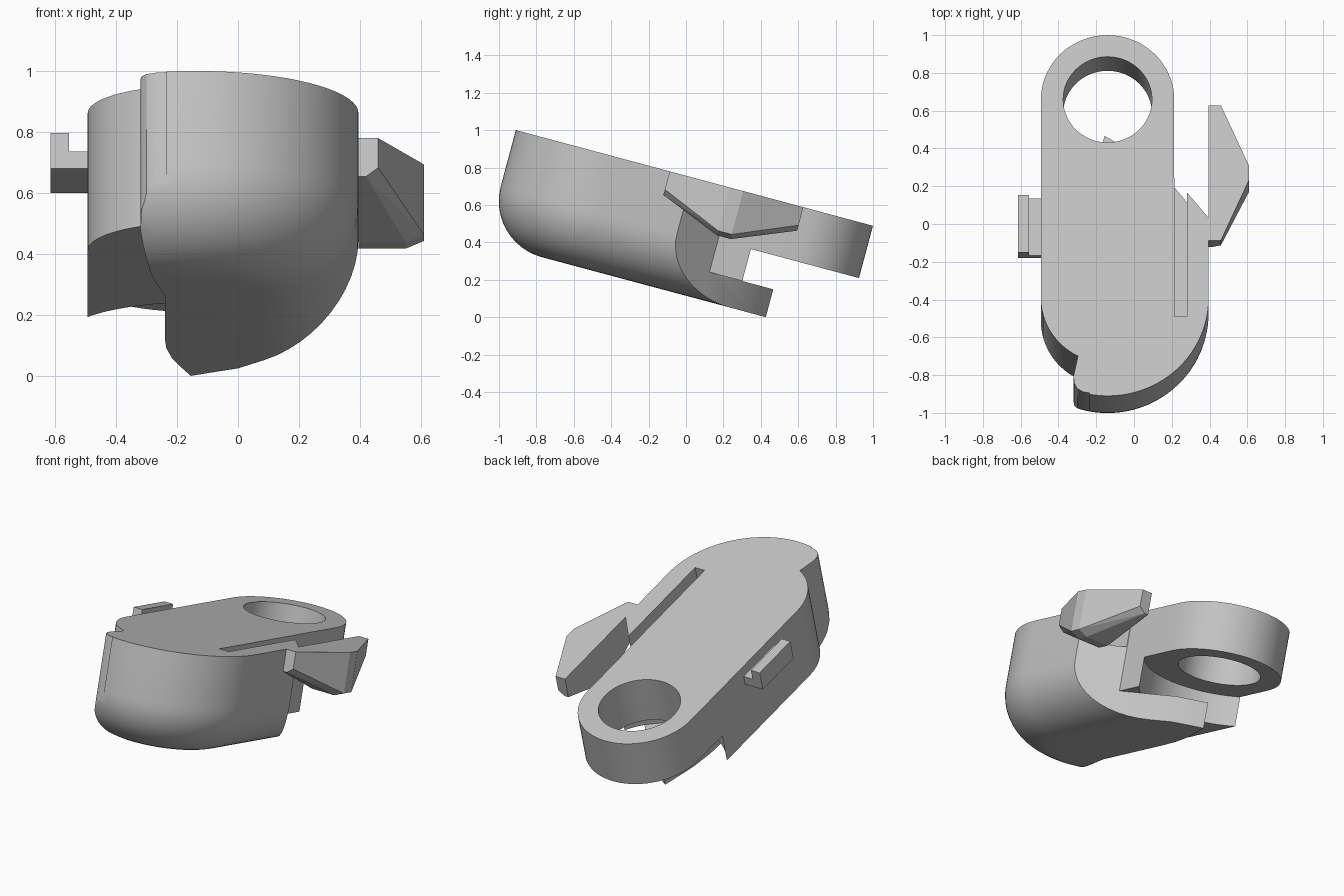
import bpy, bmesh, math
from mathutils import Vector

cube = bpy.data.objects.get("Cube")
if cube:
    bpy.data.objects.remove(cube, do_unlink=True)

TILT = math.radians(-15)
CX, FRONT, BACK = -0.14, 0.535, 1.624      # centre line and both arc centres
WIDE, NARROW = 0.535, 0.353                # half widths
ARM, SHELF, BASE = -0.289, -0.466, -0.62   # depths below the top face
FILLET = 0.31

grey = bpy.data.materials.new("light_grey")
grey.use_nodes = True
grey.diffuse_color = (0.55, 0.55, 0.55, 1)
grey.node_tree.nodes["Principled BSDF"].inputs["Base Color"].default_value = (0.55, 0.55, 0.55, 1)


def finish(name, bm):
    bmesh.ops.recalc_face_normals(bm, faces=bm.faces)
    mesh = bpy.data.meshes.new(name)
    bm.to_mesh(mesh)
    bm.free()
    mesh.materials.append(grey)
    ob = bpy.data.objects.new(name, mesh)
    bpy.context.collection.objects.link(ob)
    ob.rotation_euler.x = TILT
    ob.location = (0, -0.91, 1)
    return ob


def loft(name, layers):
    """Solid through a stack of (outline, height) layers."""
    bm = bmesh.new()
    rings = [[bm.verts.new((x, y, z)) for x, y in pts] for pts, z in layers]
    for a, b in zip(rings, rings[1:]):
        n = len(a)
        for i in range(n):
            j = (i + 1) % n
            bm.faces.new((a[i], a[j], b[j], b[i]))
    bm.faces.new(rings[0])
    bm.faces.new(rings[-1])
    return finish(name, bm)


def prism(name, pts, top, bottom):
    return loft(name, [(pts, top), (pts, bottom)])


def box(name, x0, x1, y0, y1, top, bottom):
    return prism(name, [(x0, y0), (x1, y0), (x1, y1), (x0, y1)], top, bottom)


def arc(cy, r, start, end, n):
    angles = [math.radians(start + (end - start) * i / n) for i in range(n + 1)]
    return [(CX + r * math.cos(a), cy + r * math.sin(a)) for a in angles]


def circle(cy, r):
    return arc(cy, r, 0, 360, 72)[:-1]


def activate(ob):
    bpy.ops.object.select_all(action='DESELECT')
    ob.select_set(True)
    bpy.context.view_layer.objects.active = ob


def boolean(ob, tool, operation):
    mod = ob.modifiers.new("cut", 'BOOLEAN')
    mod.operation, mod.solver, mod.object = operation, 'EXACT', tool
    activate(ob)
    bpy.ops.object.modifier_apply(modifier=mod.name)
    bpy.data.objects.remove(tool, do_unlink=True)


# Wide housing: half-round front, rounded lower edge
def housing_outline(r):
    return arc(FRONT, r, 180, 360, 48) + [(CX + r, 2), (CX - r, 2)]


layers = [(housing_outline(WIDE), 0)]
for i in range(13):
    a = math.pi / 2 * i / 12
    layers.append((housing_outline(WIDE - FILLET * (1 - math.cos(a))),
                   BASE + FILLET * (1 - math.sin(a))))
body = loft("clip_body", layers)

# Trim it to its plan: stepped left edge, slanted back and pointed tongue
plan = [(-0.235, 0.016), (-0.235, -0.1), (0.6, -0.1), (0.6, 0.727), (0, 1.455), (-0.155, 1.55),
        (-0.19, 1.43), (-0.216, 1.33), (-0.235, 1.2), (-0.24, 1.08), (-0.24, 0.535),
        (-0.294, 0.23), (-0.32, 0.11), (-0.317, 0.07), (-0.3, 0.04), (-0.27, 0.022)]
boolean(body, prism("plan_cutter", plan, 0.2, -0.9), 'INTERSECT')

# Long round-ended arm, then its undercut, eye and slot
arm = arc(FRONT, NARROW, 180, 360, 36) + arc(BACK, NARROW, 0, 180, 36)
boolean(body, prism("arm", arm, 0, SHELF), 'UNION')
boolean(body, prism("undercut", circle(BACK, 0.43), ARM, SHELF), 'DIFFERENCE')
boolean(body, prism("eye", circle(BACK, 0.235), 0.1, -0.4), 'DIFFERENCE')
boolean(body, box("slot", 0.215, 0.28, 0.435, 1.3, 0.1, -0.2), 'DIFFERENCE')
activate(body)
bpy.ops.object.shade_smooth_by_angle(angle=math.radians(25))

# Faceted thumb wing on the left side
half = [(0.395, 0.37, 0), (0.46, 0.37, 0), (0.61, 0.037, 0),
        (0.395, 0.37, -0.13), (0.42, 0.37, -0.13), (0.46, 0.37, -0.10),
        (0.395, 0.04, -0.265), (0.55, 0.04, -0.265), (0.61, 0.037, -0.24)]
bm = bmesh.new()
for x, y, z in half:
    for side in (-1, 1):
        bm.verts.new(Vector((x, 1.222 + side * y, z)))
bmesh.ops.convex_hull(bm, input=bm.verts)
bmesh.ops.dissolve_limit(bm, angle_limit=0.02, verts=bm.verts, edges=bm.edges)
finish("thumb_wing", bm)

# L-shaped catch on the right side
box("catch_neck", -0.555, -0.485, 0.787, 1.1, -0.063, -0.12)
box("catch_lip", -0.615, -0.555, 0.787, 1.1, 0, -0.12)
